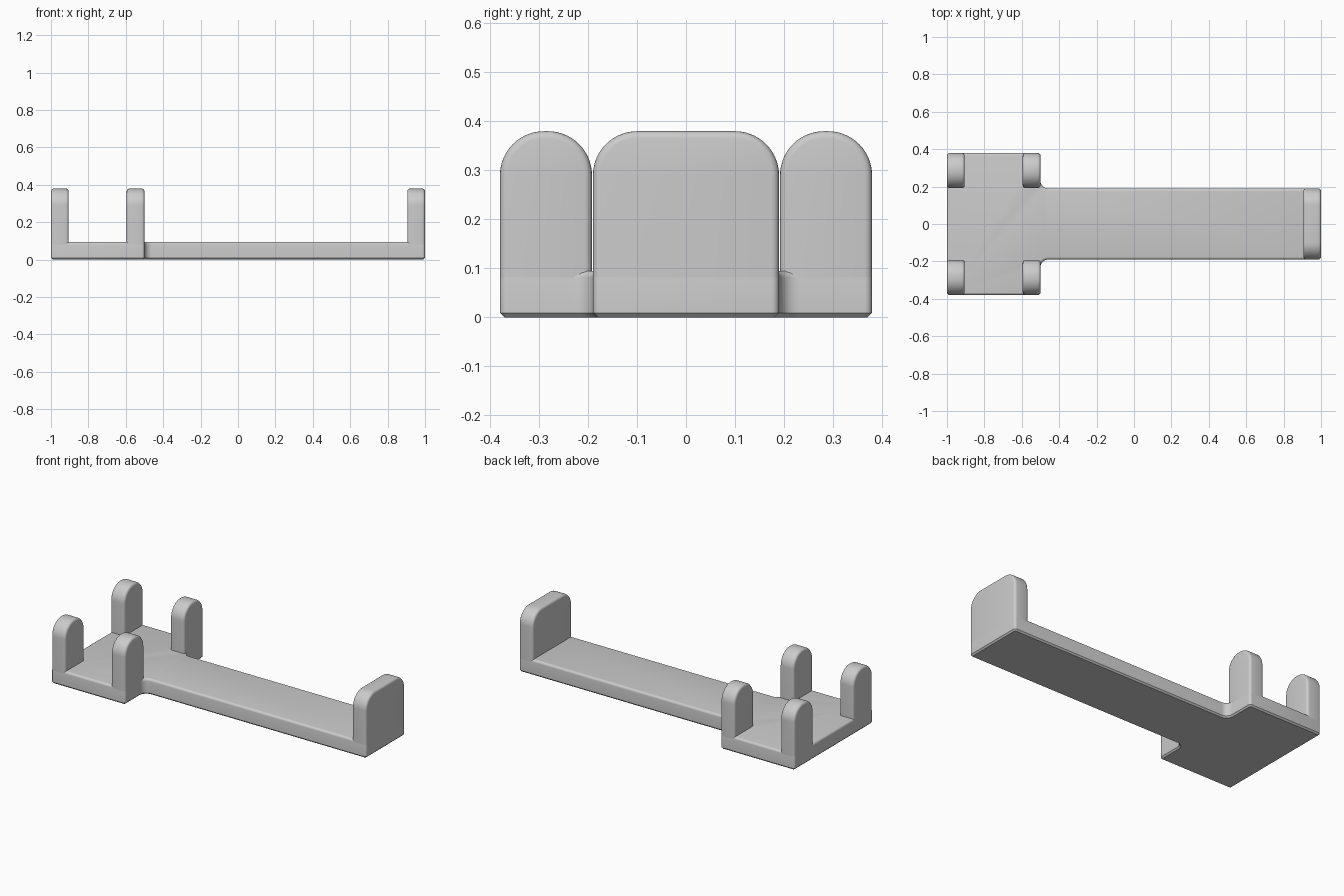
import bpy, bmesh, math
from mathutils import Vector

if "Cube" in bpy.data.objects:
    bpy.data.objects.remove(bpy.data.objects["Cube"])

L, HEAD, STEM = 1.0, 0.38, 0.19      # half length, half widths
NECK = -0.5                          # where the wide head ends
BASE_H, TOP, THICK = 0.095, 0.38, 0.095
R = 0.015                            # small edge rounding

grey = bpy.data.materials.new("plain grey")
grey.diffuse_color = (0.6, 0.6, 0.6, 1)
grey.use_nodes = True
grey.node_tree.nodes["Principled BSDF"].inputs["Base Color"].default_value = grey.diffuse_color


def rounded(corners, seg):
    """Outline with each (x, y, radius) corner replaced by an arc."""
    out = []
    n = len(corners)
    for i, (x, y, r) in enumerate(corners):
        p = Vector((x, y))
        if r == 0:
            out.append(p)
            continue
        a = (Vector(corners[i - 1][:2]) - p).normalized()
        b = (Vector(corners[(i + 1) % n][:2]) - p).normalized()
        for k in range(seg + 1):
            t = k / seg * math.pi / 2
            out.append(p + a * r * (1 - math.sin(t)) + b * r * (1 - math.cos(t)))
    return out


def prism(name, near, far, bevels):
    """Solid between two matching loops; bevels = (is_edge, width, segments)."""
    bm = bmesh.new()
    v1 = [bm.verts.new(p) for p in near]
    v2 = [bm.verts.new(p) for p in far]
    n = len(v1)
    bm.faces.new(v1)
    bm.faces.new(v2[::-1])
    for i in range(n):
        j = (i + 1) % n
        bm.faces.new((v1[j], v1[i], v2[i], v2[j]))
    bmesh.ops.recalc_face_normals(bm, faces=bm.faces)
    for rule, width, seg in bevels:
        edges = [e for e in bm.edges if rule(*(v.co for v in e.verts))]
        bmesh.ops.bevel(bm, geom=edges, offset=width, segments=seg,
                        profile=0.5, affect='EDGES', clamp_overlap=False)
    me = bpy.data.meshes.new(name)
    bm.to_mesh(me)
    bm.free()
    me.materials.append(grey)
    ob = bpy.data.objects.new(name, me)
    bpy.context.collection.objects.link(ob)
    bpy.context.view_layer.objects.active = ob
    ob.select_set(True)
    bpy.ops.object.shade_smooth_by_angle(angle=math.radians(32))
    ob.select_set(False)
    return ob


# T-shaped base plate: filleted neck, rounded top rim, chamfered bottom rim
tee = rounded([(-L, -HEAD, R), (NECK, -HEAD, R), (NECK, -STEM, 0.04),
               (L, -STEM, R), (L, STEM, R), (NECK, STEM, 0.04),
               (NECK, HEAD, R), (-L, HEAD, R)], 6)
prism("base_plate",
      [(p.x, p.y, 0) for p in tee], [(p.x, p.y, BASE_H) for p in tee],
      [(lambda a, b: min(a.z, b.z) > BASE_H - 1e-4, R - 0.001, 4),
       (lambda a, b: max(a.z, b.z) < 1e-4, 0.009, 1)])


def upright(name, x0, y0, y1):
    """Round-topped wall across y, sitting on the base."""
    z0, r = BASE_H - R, 0.09
    prof = rounded([(y0, z0, 0), (y1, z0, 0), (y1, TOP, r), (y0, TOP, r)], 14)
    x1 = x0 + THICK

    def rim(a, b):
        return abs(a.x - b.x) < 1e-5 and max(a.z, b.z) > z0 + 1e-4
    prism(name, [(x0, p.x, p.y) for p in prof], [(x1, p.x, p.y) for p in prof],
          [(rim, R, 4)])


# four posts on the head, one wide stop at the far end
for row, x in (("outer", -L), ("inner", NECK - THICK)):
    upright(row + "_post_front", x, -HEAD, -STEM - 0.002)
    upright(row + "_post_back", x, STEM + 0.002, HEAD)
upright("end_stop", L - THICK, -STEM, STEM)
